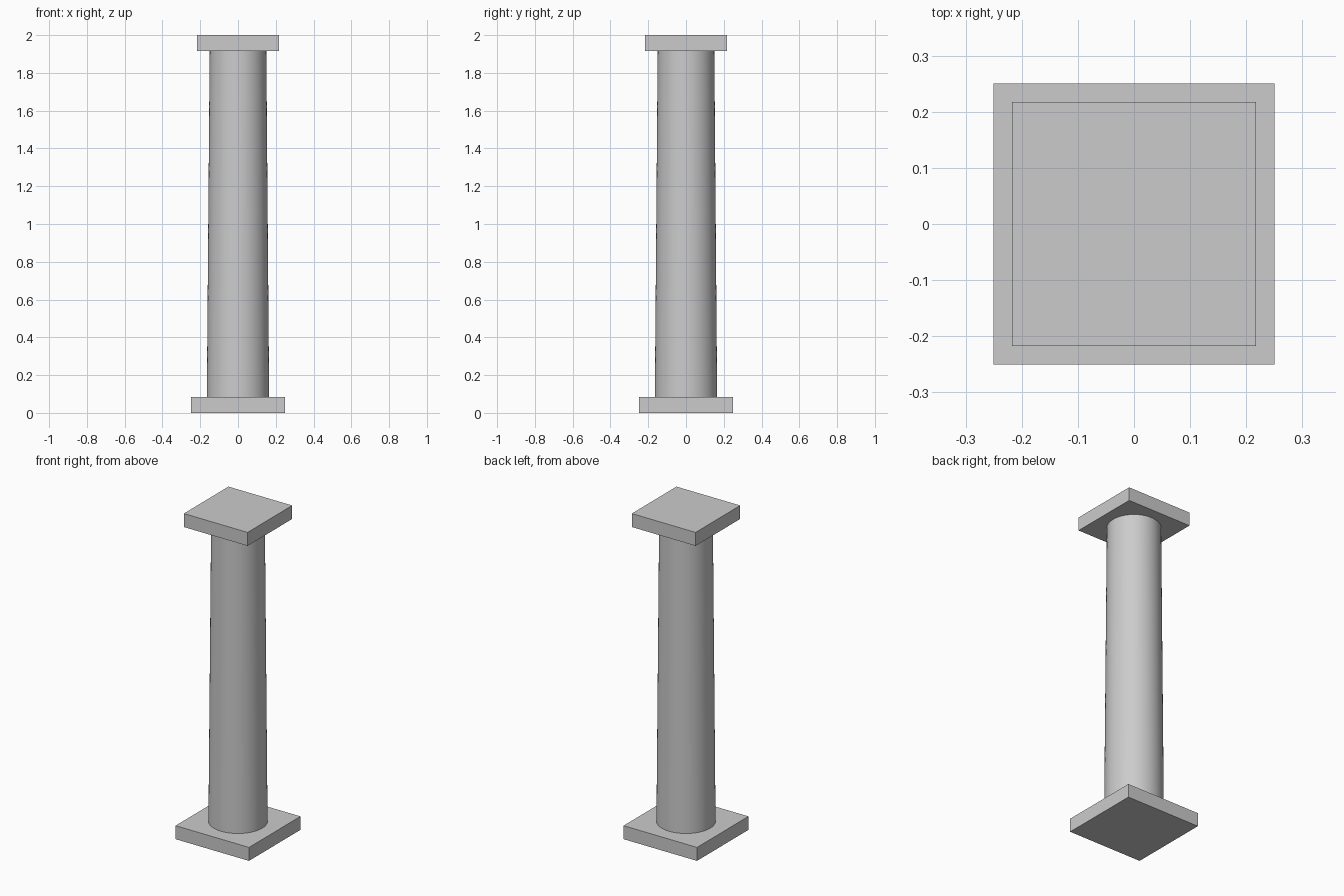
import bpy
import math

if "Cube" in bpy.data.objects:
    bpy.data.objects.remove(bpy.data.objects["Cube"])


def slab(name, half, z0, z1):
    bpy.ops.mesh.primitive_cube_add(size=1, location=(0, 0, (z0 + z1) / 2))
    ob = bpy.context.object
    ob.name = name
    ob.scale = (half * 2, half * 2, z1 - z0)
    bpy.ops.object.transform_apply(location=False, rotation=False, scale=True)
    return ob


BASE_TOP, CAP_BOTTOM = 0.083, 1.917

# square plinth and capital slab
slab("plinth", 0.25, 0, BASE_TOP)
slab("capital_slab", 0.217, CAP_BOTTOM, 2)

# tapered round shaft
bpy.ops.mesh.primitive_cone_add(
    vertices=64, radius1=0.165, radius2=0.15, depth=CAP_BOTTOM - BASE_TOP,
    location=(0, 0, (BASE_TOP + CAP_BOTTOM) / 2))
shaft = bpy.context.object
shaft.name = "shaft"
bpy.ops.object.shade_smooth_by_angle(angle=math.radians(30))
